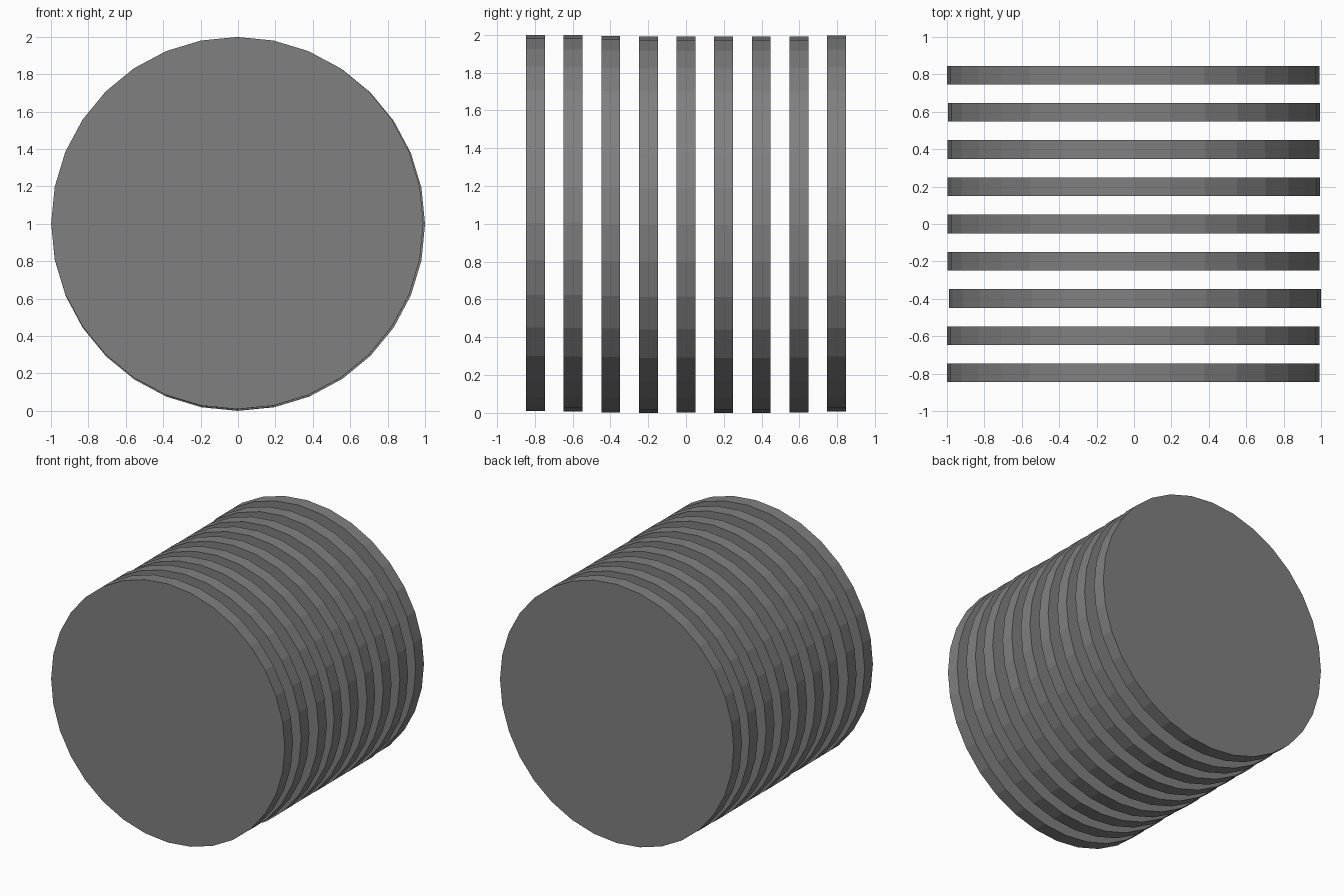
import bpy
import math

if "Cube" in bpy.data.objects:
    bpy.data.objects.remove(bpy.data.objects["Cube"])

RADIUS = 0.995
THICKNESS = 0.1
SPACING = 0.199
SIDES = 32

# Single dark grey finish
grey = bpy.data.materials.new("mid grey")
grey.diffuse_color = (0.216, 0.216, 0.216, 1.0)
grey.use_nodes = True
grey.node_tree.nodes["Principled BSDF"].inputs["Base Color"].default_value = grey.diffuse_color

# Slight sideways and vertical misalignment of each disc, front to back
offsets = [(-0.004, 0.009), (-0.004, 0.008), (0.005, 0.003),
           (-0.002, 0.0), (-0.002, 0.001), (-0.001, 0.0),
           (-0.002, 0.0), (0.0, 0.001), (-0.004, 0.007)]

# Row of separate upright discs, a corner at the top of each
for i, (dx, dz) in enumerate(offsets):
    y = (i - (len(offsets) - 1) / 2) * SPACING
    bpy.ops.mesh.primitive_cylinder_add(
        vertices=SIDES, radius=RADIUS, depth=THICKNESS,
        location=(dx, y, RADIUS + dz), rotation=(math.pi / 2, 0, 0))
    disc = bpy.context.object
    disc.name = f"disc_{i + 1}"
    disc.data.materials.append(grey)
